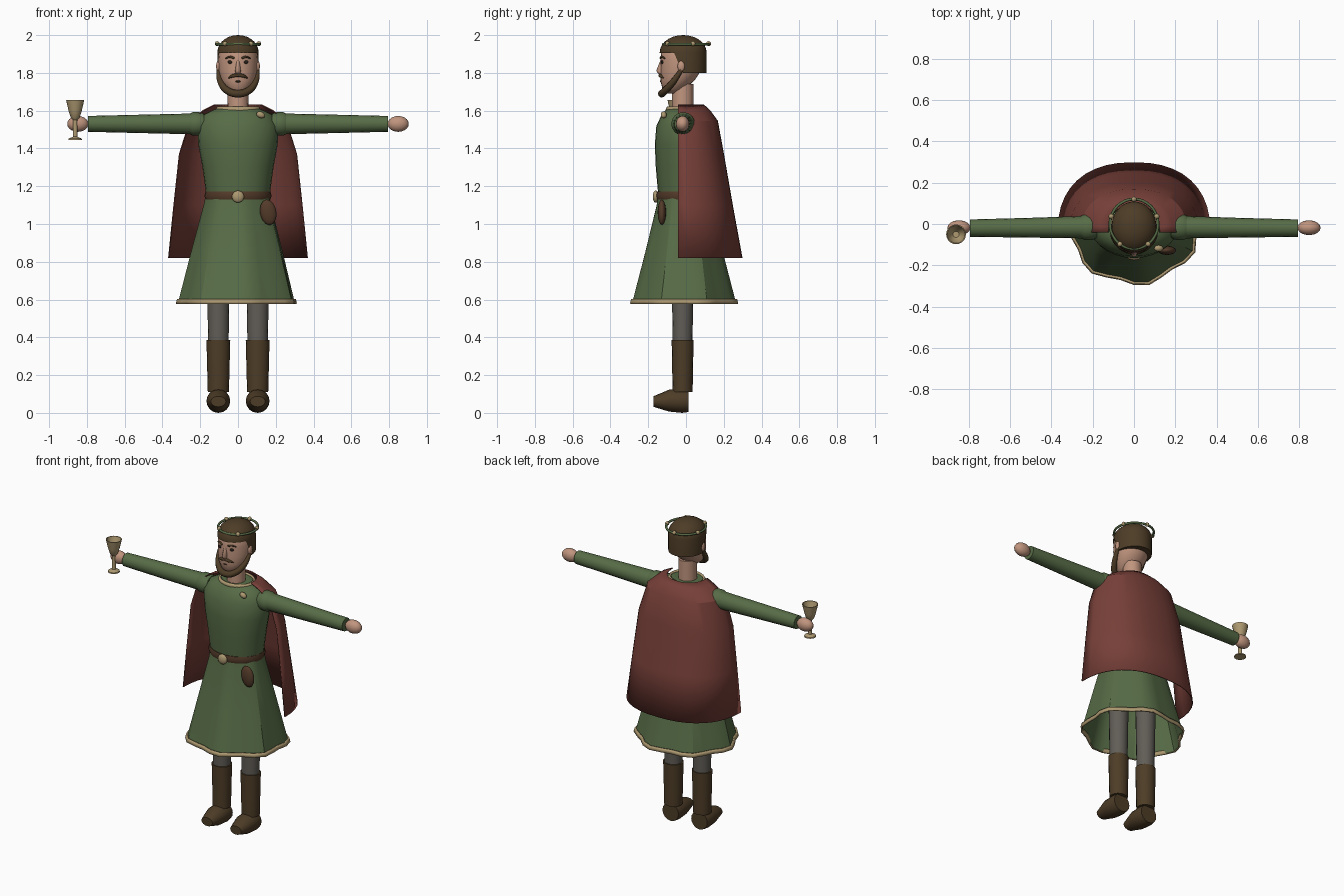
import bpy, bmesh, math
from mathutils import Vector

if "Cube" in bpy.data.objects:
    bpy.data.objects.remove(bpy.data.objects["Cube"])


def material(name, rgb):
    m = bpy.data.materials.new(name)
    m.diffuse_color = (*rgb, 1)
    m.use_nodes = True
    m.node_tree.nodes["Principled BSDF"].inputs["Base Color"].default_value = m.diffuse_color
    return m


GREEN = material("green cloth", (0.095, 0.15, 0.062))
RED = material("red cloth", (0.185, 0.05, 0.04))
SKIN = material("skin", (0.53, 0.30, 0.21))
BROWN = material("dark brown", (0.075, 0.046, 0.02))
LEATHER = material("belt leather", (0.085, 0.042, 0.022))
GOLD = material("pale gold", (0.42, 0.32, 0.165))
GREY = material("grey cloth", (0.12, 0.11, 0.095))
DARK = material("eye dark", (0.02, 0.014, 0.01))


def finish(name, bm, mat, angle=40, thickness=0):
    bmesh.ops.recalc_face_normals(bm, faces=bm.faces[:])
    me = bpy.data.meshes.new(name)
    bm.to_mesh(me)
    bm.free()
    me.materials.append(mat)
    ob = bpy.data.objects.new(name, me)
    bpy.context.collection.objects.link(ob)
    bpy.ops.object.select_all(action='DESELECT')
    ob.select_set(True)
    bpy.context.view_layer.objects.active = ob
    bpy.ops.object.shade_smooth_by_angle(angle=math.radians(angle))
    if thickness:
        mod = ob.modifiers.new("Thickness", 'SOLIDIFY')
        mod.thickness = thickness
        mod.offset = 0
    return ob


def loft(name, mat, rings, n=24, axis='Z', caps=True, angle=40, thickness=0):
    """Rings: (position, centre a, centre b, radius a, radius b[, fold depth])."""
    bm = bmesh.new()
    loops = []
    for t, a, b, ra, rb, *fold in rings:
        loop = []
        for i in range(n):
            th = 2 * math.pi * i / n
            f = 1 + (fold[0] * math.cos(7 * (th + math.radians(80))) if fold else 0)
            u, v = a + ra * f * math.cos(th), b + rb * f * math.sin(th)
            co = {'Z': (u, v, t), 'X': (t, u, v), 'Y': (u, t, v)}[axis]
            loop.append(bm.verts.new(co))
        loops.append(loop)
    for p, q in zip(loops, loops[1:]):
        for i in range(n):
            j = (i + 1) % n
            bm.faces.new((p[i], p[j], q[j], q[i]))
    if caps:
        bm.faces.new(loops[0])
        bm.faces.new(loops[-1])
    return finish(name, bm, mat, angle, thickness)


def ball(name, mat, loc, size, rot=(0, 0, 0), seg=16):
    bm = bmesh.new()
    bmesh.ops.create_uvsphere(bm, u_segments=seg, v_segments=max(6, seg * 5 // 8), radius=1)
    bmesh.ops.scale(bm, vec=size, verts=bm.verts[:])
    ob = finish(name, bm, mat, 60)
    ob.location, ob.rotation_euler = loc, rot
    return ob


def tube(name, mat, points, radius, closed=False):
    """Rounded strand through (x, y, z, radius scale) points."""
    cu = bpy.data.curves.new(name, 'CURVE')
    cu.dimensions = '3D'
    cu.bevel_depth, cu.bevel_resolution = radius, 2
    cu.resolution_u, cu.use_fill_caps = 4, True
    sp = cu.splines.new('BEZIER')
    sp.bezier_points.add(len(points) - 1)
    sp.use_cyclic_u = closed
    for bp, (x, y, z, r) in zip(sp.bezier_points, points):
        bp.co, bp.radius = (x, y, z), r
        bp.handle_left_type = bp.handle_right_type = 'AUTO'
    cu.materials.append(mat)
    ob = bpy.data.objects.new(name, cu)
    bpy.context.collection.objects.link(ob)
    return ob


# Legs, boots, arms and hands
for s, side in ((-1, "right"), (1, "left")):
    x = s * 0.104
    loft(side + "_leg", GREY, [(0.36, x, -0.018, 0.054, 0.052),
                               (0.85, x, -0.018, 0.062, 0.06)], 16)
    loft(side + "_boot_shaft", BROWN, [(0.11, x, -0.018, 0.056, 0.053),
                                       (0.385, x, -0.018, 0.063, 0.058)], 16)
    loft(side + "_boot_foot", BROWN, [(0.012, x, 0.063, 0.058, 0.058), (-0.02, x, 0.063, 0.063, 0.063),
                                      (-0.09, x, 0.065, 0.062, 0.058), (-0.172, x, 0.06, 0.04, 0.028)],
         16, 'Y')
    loft(side + "_sleeve", GREEN, [(s * 0.2, -0.015, 1.53, 0.055, 0.056), (s * 0.5, -0.018, 1.53, 0.048, 0.049),
                                   (s * 0.795, -0.02, 1.53, 0.042, 0.042)], 16, 'X')
    loft(side + "_shoulder_cuff", GREEN, [(s * 0.18, -0.015, 1.53, 0.054, 0.054), (s * 0.205, -0.015, 1.53, 0.063, 0.062),
                                          (s * 0.24, -0.015, 1.53, 0.063, 0.062), (s * 0.258, -0.015, 1.53, 0.052, 0.053)],
         16, 'X')
    ball(side + "_hand", SKIN, (s * 0.848, -0.018, 1.53), (0.056, 0.036, 0.042))

# Tunic: chest, folded skirt, gold hem and neckline
loft("tunic_chest", GREEN, [(1.13, 0, -0.01, 0.165, 0.135), (1.3, 0, -0.01, 0.188, 0.15),
                            (1.42, 0, -0.01, 0.21, 0.155), (1.52, 0, -0.01, 0.215, 0.147),
                            (1.58, 0, -0.01, 0.18, 0.118), (1.612, 0, -0.01, 0.112, 0.09)], 28)
loft("tunic_skirt", GREEN, [(1.17, 0, -0.01, 0.165, 0.135, 0.02), (1.1, 0, -0.01, 0.178, 0.144, 0.025),
                            (0.85, 0, -0.01, 0.24, 0.203, 0.04), (0.58, 0, -0.01, 0.304, 0.27, 0.05)],
     28, caps=False, angle=30)
loft("hem_trim", GOLD, [(0.602, 0, -0.01, 0.304, 0.27, 0.05), (0.577, 0, -0.01, 0.31, 0.276, 0.05)],
     28, caps=False, thickness=0.01)
loft("neck_trim", GOLD, [(1.598, 0, -0.01, 0.116, 0.094), (1.62, 0, -0.01, 0.106, 0.085)],
     28, caps=False, thickness=0.012)

# Belt, buckle, pouch and brooch
loft("belt", LEATHER, [(1.13, 0, -0.01, 0.172, 0.143), (1.15, 0, -0.01, 0.178, 0.15),
                       (1.172, 0, -0.01, 0.172, 0.143)], 28)
ball("buckle", GOLD, (0, -0.16, 1.145), (0.032, 0.016, 0.032))
ball("pouch", LEATHER, (0.16, -0.128, 1.062), (0.043, 0.022, 0.068), (0, math.radians(-10), 0))
ball("brooch", GOLD, (0.12, -0.118, 1.578), (0.024, 0.016, 0.017), (0, math.radians(25), 0), 12)

# Cape: open-fronted half shell
bm = bmesh.new()
rows = []
for z, rx, ry in ((1.63, 0.125, 0.135), (1.6, 0.185, 0.168), (1.545, 0.255, 0.208),
                  (1.37, 0.31, 0.24), (1.1, 0.339, 0.287), (0.82, 0.367, 0.338)):
    row = []
    for i in range(21):
        th = math.pi * i / 20
        c, sn = math.cos(th), math.sin(th)
        row.append(bm.verts.new((math.copysign(abs(c) ** 0.85, c) * rx,
                                 -0.042 + max(sn, 0) ** 0.85 * ry, z)))
    rows.append(row)
for p, q in zip(rows, rows[1:]):
    for i in range(20):
        bm.faces.new((p[i], p[i + 1], q[i + 1], q[i]))
finish("cape", bm, RED, 30, 0.006)

# Neck, head and face
loft("neck", SKIN, [(1.58, 0, -0.018, 0.057, 0.057), (1.74, 0, -0.018, 0.054, 0.057)], 16)
loft("head", SKIN, [(1.69, 0, -0.075, 0.03, 0.03), (1.715, 0, -0.065, 0.062, 0.06),
                    (1.76, 0, -0.045, 0.09, 0.09), (1.81, 0, -0.028, 0.102, 0.106),
                    (1.87, 0, -0.02, 0.105, 0.116), (1.93, 0, -0.02, 0.098, 0.108),
                    (1.975, 0, -0.02, 0.06, 0.07)], 24, angle=60)
loft("nose", SKIN, [(1.865, 0, -0.125, 0.009, 0.012), (1.81, 0, -0.137, 0.015, 0.022),
                    (1.795, 0, -0.13, 0.012, 0.016)], 10, angle=60)
for s, side in ((-1, "right"), (1, "left")):
    ball(side + "_ear", SKIN, (s * 0.104, -0.025, 1.835), (0.012, 0.02, 0.03), seg=12)
    ball(side + "_eye", DARK, (s * 0.042, -0.125, 1.857), (0.014, 0.008, 0.009), seg=10)
    tube(side + "_eyebrow", BROWN, [(s * 0.02, -0.134, 1.878, 1), (s * 0.042, -0.128, 1.885, 1),
                                    (s * 0.066, -0.112, 1.877, 0.6)], 0.006)

# Beard, moustache and lip tuft
tube("beard", BROWN, [(-0.104, -0.025, 1.815, 0.6), (-0.092, -0.07, 1.75, 0.9), (-0.052, -0.113, 1.703, 1),
                      (0, -0.128, 1.69, 1.1), (0.052, -0.113, 1.703, 1), (0.092, -0.07, 1.75, 0.9),
                      (0.104, -0.025, 1.815, 0.6)], 0.019)
tube("moustache", BROWN, [(-0.052, -0.118, 1.772, 0.3), (-0.025, -0.135, 1.785, 1), (0, -0.137, 1.787, 0.8),
                          (0.025, -0.135, 1.785, 1), (0.052, -0.118, 1.772, 0.3)], 0.01)
ball("lip_tuft", BROWN, (0, -0.129, 1.755), (0.015, 0.01, 0.006), seg=10)

# Hair: dome whose lower edge drops behind the ears
bm = bmesh.new()
N, STEPS = 32, 7
top = bm.verts.new((0, -0.015, 2.0))
cols = []
for i in range(N):
    th = 2 * math.pi * i / N
    c, sn = math.cos(th), math.sin(th)
    low = 1.8 if sn > -0.05 else 1.85 if sn > -0.3 else 1.905
    col = [bm.verts.new((0.109 * c, -0.015 + 0.124 * sn, low))]
    for k in range(STEPS):
        e = math.radians(90 * k / STEPS)
        col.append(bm.verts.new((0.109 * math.cos(e) * c, -0.015 + 0.124 * math.cos(e) * sn,
                                 1.91 + 0.09 * math.sin(e))))
    cols.append(col)
for i in range(N):
    p, q = cols[i], cols[(i + 1) % N]
    for k in range(STEPS):
        bm.faces.new((p[k], q[k], q[k + 1], p[k + 1]))
    bm.faces.new((p[-1], q[-1], top))
bm.faces.new([c[0] for c in cols if c[0].co.y >= -0.03])
finish("hair", bm, BROWN, 50)

# Circlet with five beads
ring = [(0.116 * math.cos(a), 0.12 * math.sin(a), 1.952, 1)
        for a in (math.pi * k / 6 for k in range(12))]
tube("circlet", GREEN, ring, 0.007, True)
for k in range(5):
    a = math.radians(90 + 72 * k)
    ball("circlet_bead_%d" % (k + 1), GOLD, (0.116 * math.cos(a), 0.12 * math.sin(a), 1.955),
         (0.013, 0.013, 0.013), seg=10)

# Goblet with a hollow bowl
loft("goblet", GOLD, [(z, -0.862, -0.05, r, r) for z, r in
                      ((1.445, 0.036), (1.452, 0.034), (1.462, 0.012), (1.55, 0.011), (1.565, 0.024),
                       (1.6, 0.035), (1.656, 0.048), (1.656, 0.043), (1.605, 0.03), (1.585, 0.015))], 20)
